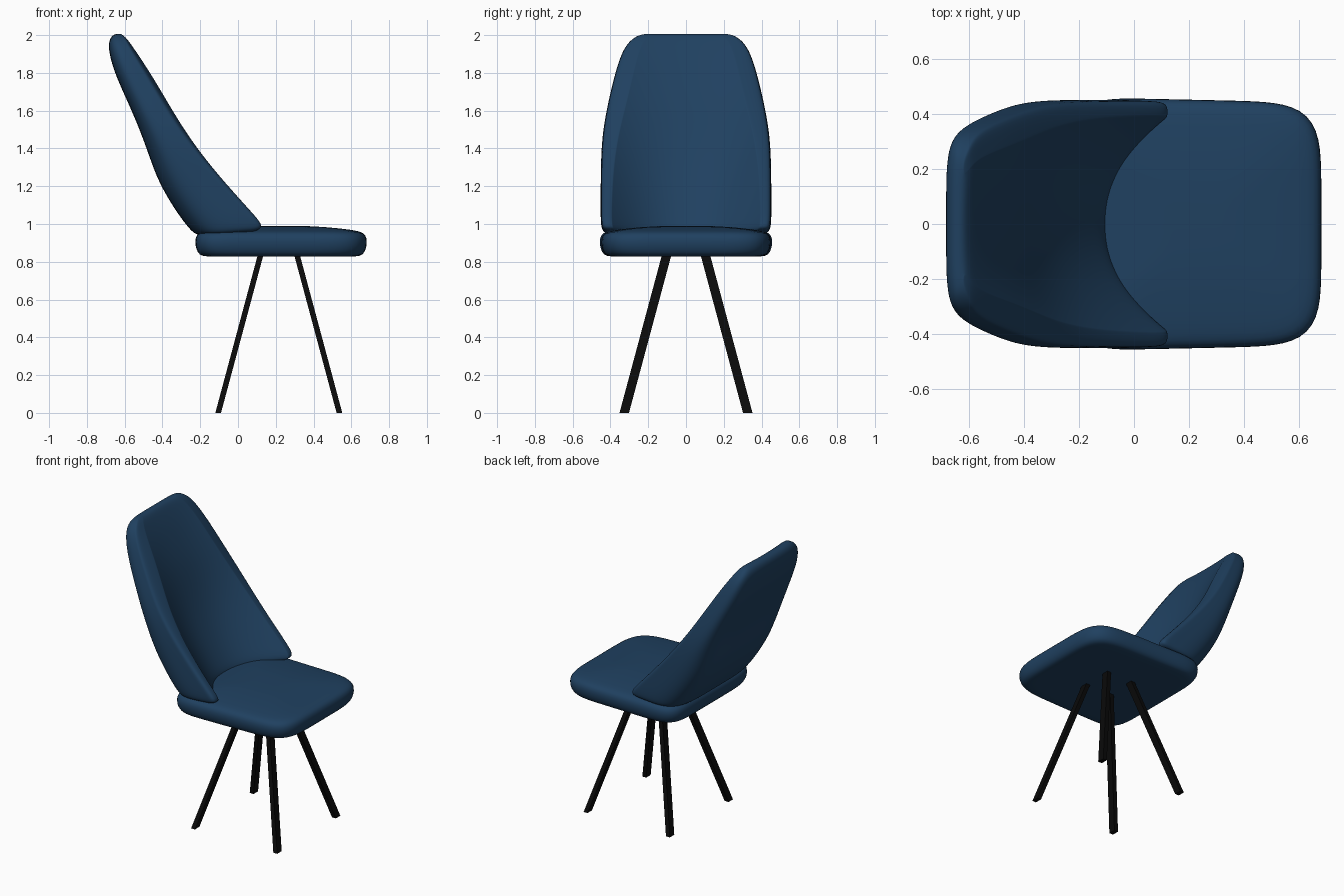
import bpy, bmesh, math
from mathutils import Vector

default = bpy.data.objects.get("Cube")
if default:
    bpy.data.objects.remove(default, do_unlink=True)


def make_material(name, color):
    mat = bpy.data.materials.new(name)
    mat.use_nodes = True
    mat.diffuse_color = (*color, 1)
    bsdf = next(n for n in mat.node_tree.nodes if n.type == 'BSDF_PRINCIPLED')
    bsdf.inputs["Base Color"].default_value = (*color, 1)
    bsdf.inputs["Roughness"].default_value = 0.8
    return mat


blue = make_material("navy fabric", (0.014, 0.052, 0.117))
black = make_material("black metal", (0.003, 0.003, 0.003))


def loft(name, rings, mat, subdivide=0):
    """Skin a stack of even-sized rings and close both ends with quad strips."""
    bm = bmesh.new()
    loops = [[bm.verts.new(p) for p in ring] for ring in rings]
    n = len(loops[0])
    for low, high in zip(loops, loops[1:]):
        for i in range(n):
            j = (i + 1) % n
            bm.faces.new((low[i], low[j], high[j], high[i]))
    for loop in (loops[0], loops[-1]):
        for i in range(n // 2 - 1):
            bm.faces.new((loop[i], loop[i + 1], loop[n - 2 - i], loop[n - 1 - i]))
    bmesh.ops.recalc_face_normals(bm, faces=bm.faces)
    mesh = bpy.data.meshes.new(name)
    bm.to_mesh(mesh)
    bm.free()
    mesh.materials.append(mat)
    obj = bpy.data.objects.new(name, mesh)
    bpy.context.collection.objects.link(obj)
    if subdivide:
        mod = obj.modifiers.new("smooth", 'SUBSURF')
        mod.levels = mod.render_levels = subdivide
        for poly in mesh.polygons:
            poly.use_smooth = True
    return obj


def squircle(angle, n):
    """Point on a unit rounded square; a higher n gives tighter corners."""
    c, s = math.cos(angle), math.sin(angle)
    r = (abs(c) ** n + abs(s) ** n) ** (-1 / n)
    return r * c, r * s


# Seat cushion: rounded rectangles with a crowned top, slightly wider at the rear
def seat_ring(z, inset, count=56):
    ring = []
    for k in range(count):
        angle = 2 * math.pi * (k + 0.5) / count
        u, v = squircle(angle, 6 if math.cos(angle) > 0 else 8)
        half_width = 0.45 - 0.01 * u - inset
        ring.append(Vector((0.228 + (0.452 - inset) * u, half_width * v, z)))
    return ring


seat_levels = [(0.828, 0.12), (0.828, 0.05), (0.835, 0.02), (0.865, 0.003),
               (0.905, -0.004), (0.94, 0.003), (0.958, 0.025), (0.968, 0.07),
               (0.98, 0.17), (0.988, 0.28), (0.99, 0.36)]
loft("seat", [seat_ring(z, inset) for z, inset in seat_levels], blue, 1)


# Backrest: U-shaped slices whose wings run forward at the bottom
def back_ring(z, rear, inner, front, half_width, gap, lift, count=25):
    outside, inside = [], []
    edge = front - 0.5 * (gap - 0.055)
    for k in range(count):
        angle = math.pi * (k / (count - 1) - 0.5)
        depth, side = squircle(angle, 5)
        taper = 1 - 0.04 * (1 - depth)
        outside.append(Vector((edge - (edge - rear) * depth,
                               half_width * taper * side, z + lift * (1 - depth))))
        side = math.sin(angle)
        forward = abs(side) ** 2.2
        inside.append(Vector((inner + (front - inner) * forward,
                              (half_width * 0.96 - gap) * side, z + lift * forward)))
    return outside + inside[::-1]


# z, rear x, inner x, front x, half width, wing thickness, wing lift
back_slices = [
    (0.937, -0.20, -0.11, 0.07, 0.43, 0.05, 0.02),
    (0.952, -0.235, -0.10, 0.12, 0.455, 0.05, 0.02),
    (0.99, -0.27, -0.11, 0.128, 0.463, 0.05, 0.01),
    (1.07, -0.33, -0.16, 0.065, 0.465, 0.05, 0),
    (1.22, -0.42, -0.25, -0.07, 0.464, 0.055, 0),
    (1.36, -0.47, -0.32, -0.185, 0.462, 0.065, 0),
    (1.5, -0.52, -0.375, -0.285, 0.452, 0.08, 0),
    (1.65, -0.585, -0.43, -0.375, 0.422, 0.09, 0),
    (1.78, -0.645, -0.49, -0.452, 0.39, 0.09, 0),
    (1.88, -0.677, -0.54, -0.517, 0.36, 0.085, 0),
    (1.95, -0.687, -0.58, -0.565, 0.325, 0.075, 0),
    (1.99, -0.675, -0.605, -0.595, 0.28, 0.06, 0),
    (2.007, -0.65, -0.625, -0.62, 0.235, 0.055, 0),
]
loft("backrest", [back_ring(*s) for s in back_slices], blue, 2)


# Four splayed flat-bar legs, cut level at floor and seat
def bar_ring(x, y, z):
    return [Vector((x + 0.015 * u, y + 0.025 * v, z))
            for u, v in ((-1, -1), (1, -1), (1, 1), (-1, 1))]


for end, foot_x, top_x in (("front", 0.537, 0.31), ("rear", -0.105, 0.122)):
    for side, sign in (("left", 1), ("right", -1)):
        loft(f"{end}_{side}_leg",
             [bar_ring(foot_x, 0.327 * sign, 0), bar_ring(top_x, 0.1 * sign, 0.845)], black)
